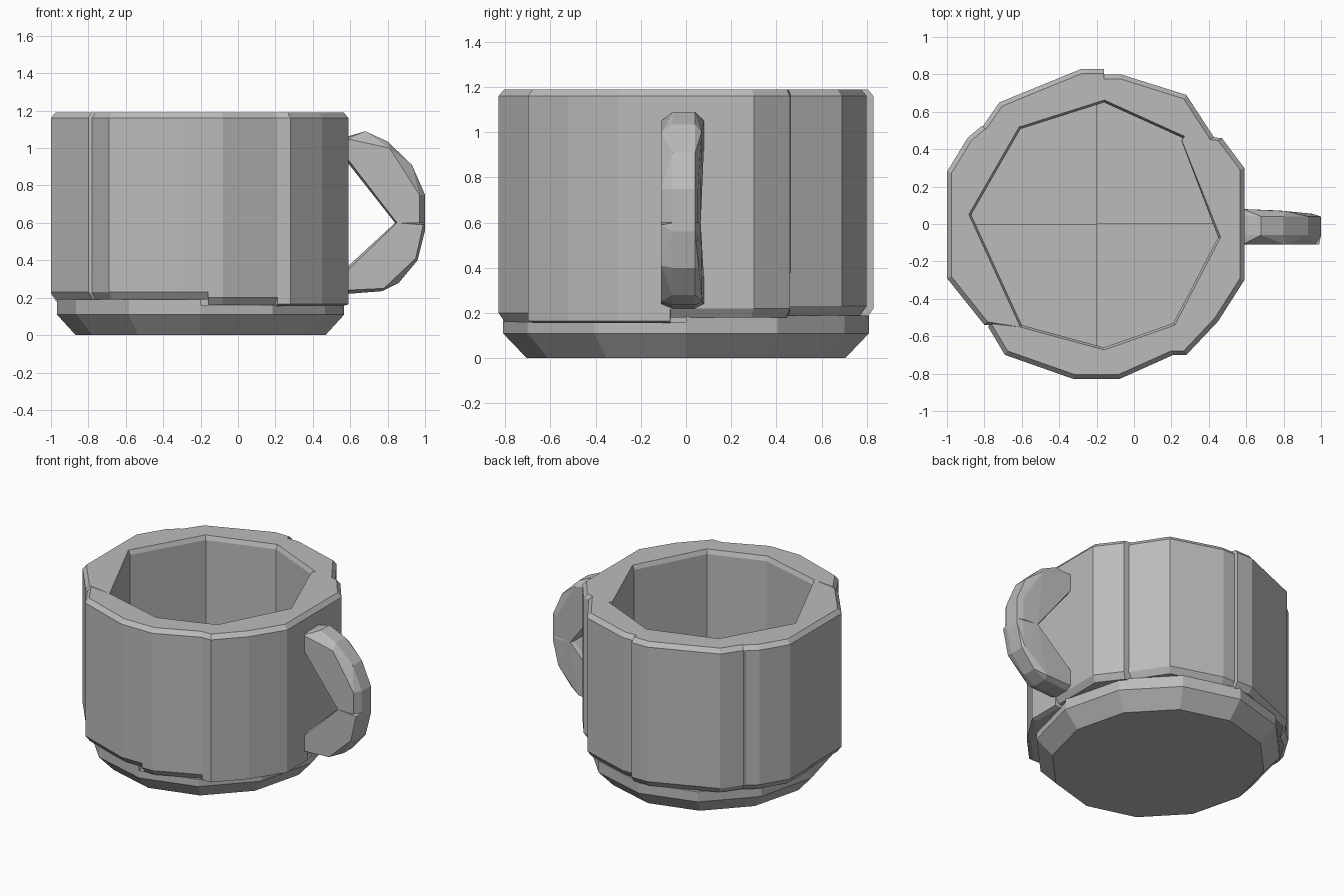
import bpy, bmesh
from math import cos, sin, radians

cube = bpy.data.objects.get("Cube")
if cube:
    bpy.data.objects.remove(cube, do_unlink=True)

CX = -0.2  # axis of the cup

clay = bpy.data.materials.new("plain grey")
clay.use_nodes = True
grey = (0.5, 0.5, 0.5, 1)
clay.diffuse_color = grey
clay.node_tree.nodes["Principled BSDF"].inputs["Base Color"].default_value = grey


def hull(name, points):
    """Flat-faced convex block around the given points."""
    bm = bmesh.new()
    for p in points:
        bm.verts.new(p)
    res = bmesh.ops.convex_hull(bm, input=bm.verts)
    loose = {g for g in res["geom_interior"] + res["geom_unused"]
             if isinstance(g, bmesh.types.BMVert)}
    bmesh.ops.delete(bm, geom=list(loose), context="VERTS")
    bmesh.ops.dissolve_limit(bm, angle_limit=0.01, verts=bm.verts, edges=bm.edges)
    bmesh.ops.recalc_face_normals(bm, faces=bm.faces)
    mesh = bpy.data.meshes.new(name)
    bm.to_mesh(mesh)
    bm.free()
    mesh.materials.append(clay)
    obj = bpy.data.objects.new(name, mesh)
    bpy.context.collection.objects.link(obj)
    return obj


def ring(plan, z, scale=1.0):
    return [(CX + (x - CX) * scale, y * scale, z) for x, y in plan]


def wall(name, outer, inner, low, chamfer=0.04):
    """Upright block of the wall with bevelled outer rim and foot."""
    hull(name, ring(outer, low, 0.965) + ring(outer, low + chamfer)
         + ring(outer, 1.16) + ring(outer, 1.19, 0.97)
         + ring(inner, low) + ring(inner, 1.16) + ring(inner, 1.19, 1.02))


# Cup wall: eight chunky blocks around an eight-sided inside
wall("wall_back_left", [(-.81, .52), (-.72, .65), (-.28, .83), (-.16, .83)],
     [(-.16, .65), (-.6, .51)], 0.18)
wall("wall_back_right", [(-.16, .8), (-.07, .8), (.28, .69), (.43, .46)],
     [(.26, .46), (-.16, .65)], 0.19)
wall("wall_right_back", [(.27, .46), (.47, .46), (.59, .3), (.59, -.07)],
     [(.45, -.07), (.26, .46)], 0.18)
wall("wall_right_front", [(.59, -.07), (.59, -.3), (.45, -.52), (.28, -.7), (.21, -.7)],
     [(.21, -.53), (.45, -.07)], 0.155, 0.01)
wall("wall_front_right", [(.21, -.7), (-.08, -.83), (-.16, -.83)],
     [(-.16, -.66), (.21, -.53)], 0.16)
wall("wall_front_left", [(-.16, -.83), (-.32, -.83), (-.69, -.7), (-.78, -.55)],
     [(-.6, -.54), (-.16, -.66)], 0.19)
wall("wall_left_front", [(-.8, -.54), (-1, -.29), (-1, .05)],
     [(-.87, .05), (-.6, -.54)], 0.19)
wall("wall_left_back", [(-1, .05), (-1, .28), (-.89, .46), (-.82, .52)],
     [(-.6, .52), (-.87, .05)], 0.18)

# Base: four wedges that also form the floor inside
tops = {"back_right": 0.19, "back_left": 0.18, "front_left": 0.19, "front_right": 0.16}
for i, (side, top) in enumerate(tops.items()):
    arc = [(CX + 0.768 * cos(radians(a)), 0.81 * sin(radians(a)))
           for a in range(90 * i, 90 * i + 91, 30)]
    heart = [(CX, 0)]
    hull("base_" + side, ring(arc + heart, 0, 0.87) + ring(arc, 0.11) + ring(arc + heart, top))


def handle(name, outline, side):
    """Faceted half of the handle: full outline mid-way, smaller sides."""
    hull(name, [(x, y, z) for x, z in outline for y in (-0.06, 0.04)]
         + [(x, -0.11, z) for x, z in side]
         + [(min(x, 0.96), 0.08 - 0.1 * max(0, x - 0.7), z) for x, z in side])


# Handle: upper and lower halves meeting at a notch
handle("handle_upper",
       [(.58, 1.06), (.68, 1.09), (.8, 1.035), (.93, .91), (1, .75), (1, .6), (.84, .6), (.58, .93)],
       [(.58, 1.05), (.81, 1), (.97, .75), (.97, .6), (.85, .6), (.58, .95)])
handle("handle_lower",
       [(.58, .36), (.84, .6), (1, .6), (1, .56), (.96, .4), (.86, .28), (.77, .235), (.58, .22)],
       [(.58, .34), (.85, .6), (.99, .59), (.95, .41), (.78, .25), (.58, .24)])
